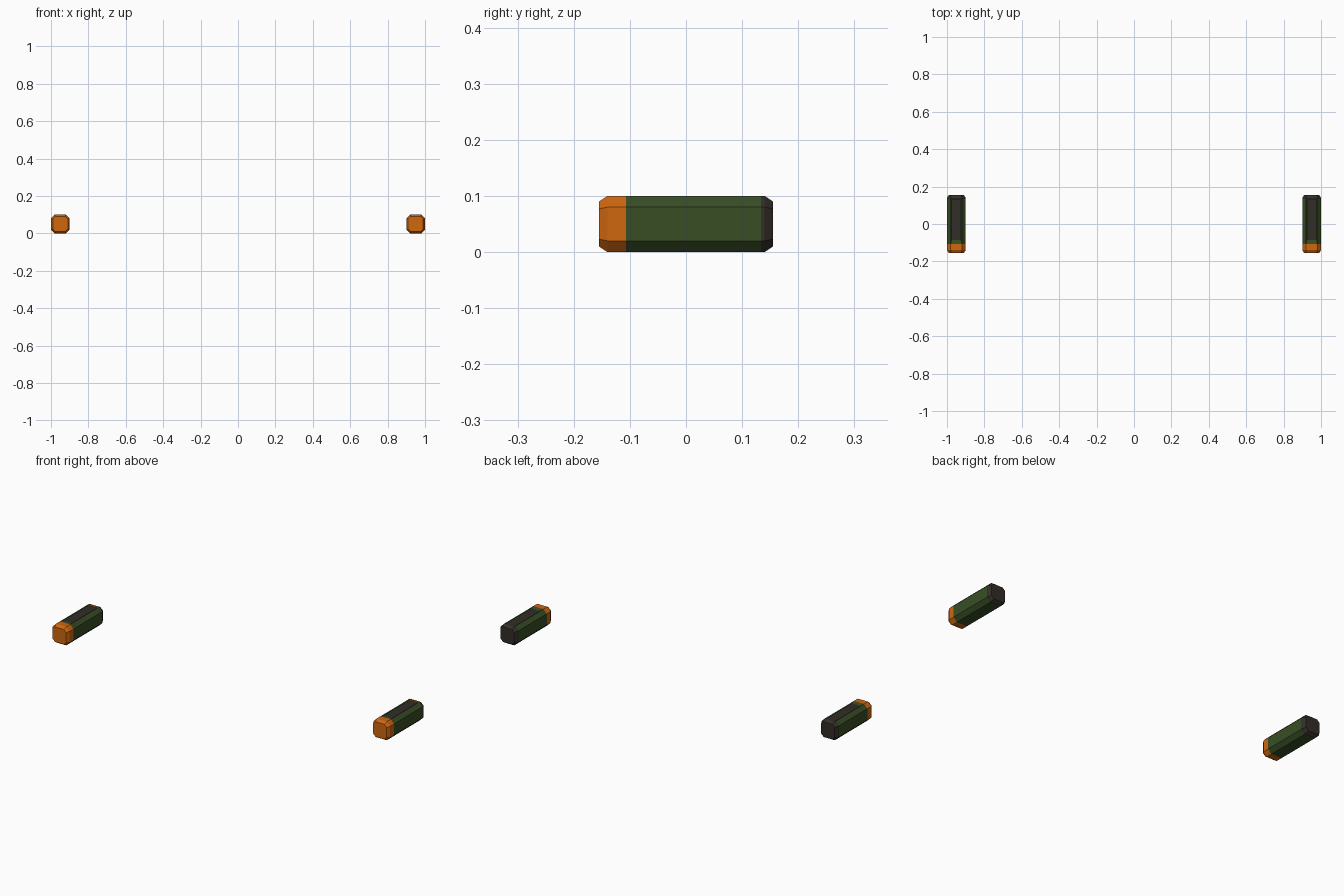
import bpy, bmesh

if "Cube" in bpy.data.objects:
    bpy.data.objects.remove(bpy.data.objects["Cube"])


def material(name, rgb):
    m = bpy.data.materials.new(name)
    m.diffuse_color = (*rgb, 1)
    m.use_nodes = True
    m.node_tree.nodes["Principled BSDF"].inputs["Base Color"].default_value = m.diffuse_color
    return m


MATS = [material("orange", (0.62, 0.135, 0.005)),
        material("dark_green", (0.040, 0.076, 0.018)),
        material("charcoal", (0.032, 0.027, 0.021))]

# stations along the length: y, outer half size, half width of flat side
STATIONS = [(-0.155, 0.040, 0.027), (-0.14, 0.05, 0.03), (-0.107, 0.05, 0.03),
            (0.134, 0.05, 0.03), (0.14, 0.05, 0.03), (0.155, 0.040, 0.027)]
BAND_MATS = [0, 0, 1, 2, 2]


def pod(name, x):
    bm = bmesh.new()
    rings = []
    for y, h, f in STATIONS:
        section = [(f, h), (h, f), (h, -f), (f, -h),
                   (-f, -h), (-h, -f), (-h, f), (-f, h)]
        rings.append([bm.verts.new((a, y, b + 0.05)) for a, b in section])
    # octagonal body bands
    top = None
    for i, mat in enumerate(BAND_MATS):
        for k in range(8):
            n = (k + 1) % 8
            face = bm.faces.new((rings[i][k], rings[i][n], rings[i + 1][n], rings[i + 1][k]))
            face.material_index = mat
            if i == 2 and k == 7:
                top = face
    # end caps
    bm.faces.new(rings[0]).material_index = 0
    bm.faces.new(rings[-1]).material_index = 2
    bmesh.ops.recalc_face_normals(bm, faces=bm.faces[:])
    # shallow dark recess in the top, orange lip at the back
    walls = bmesh.ops.inset_region(bm, faces=[top], thickness=0.006, depth=-0.003)["faces"]
    top.material_index = 2
    for v in top.verts:
        if v.co.y < 0:
            v.co.y = -0.085
    for w in walls:
        w.material_index = 0 if w.calc_center_median().y > 0.1 else 1
    mesh = bpy.data.meshes.new(name)
    bm.to_mesh(mesh)
    bm.free()
    for m in MATS:
        mesh.materials.append(m)
    ob = bpy.data.objects.new(name, mesh)
    ob.location.x = x
    bpy.context.collection.objects.link(ob)


# matching pair of pods
for side, x in (("left", -0.95), ("right", 0.95)):
    pod(side + "_pod", x)
